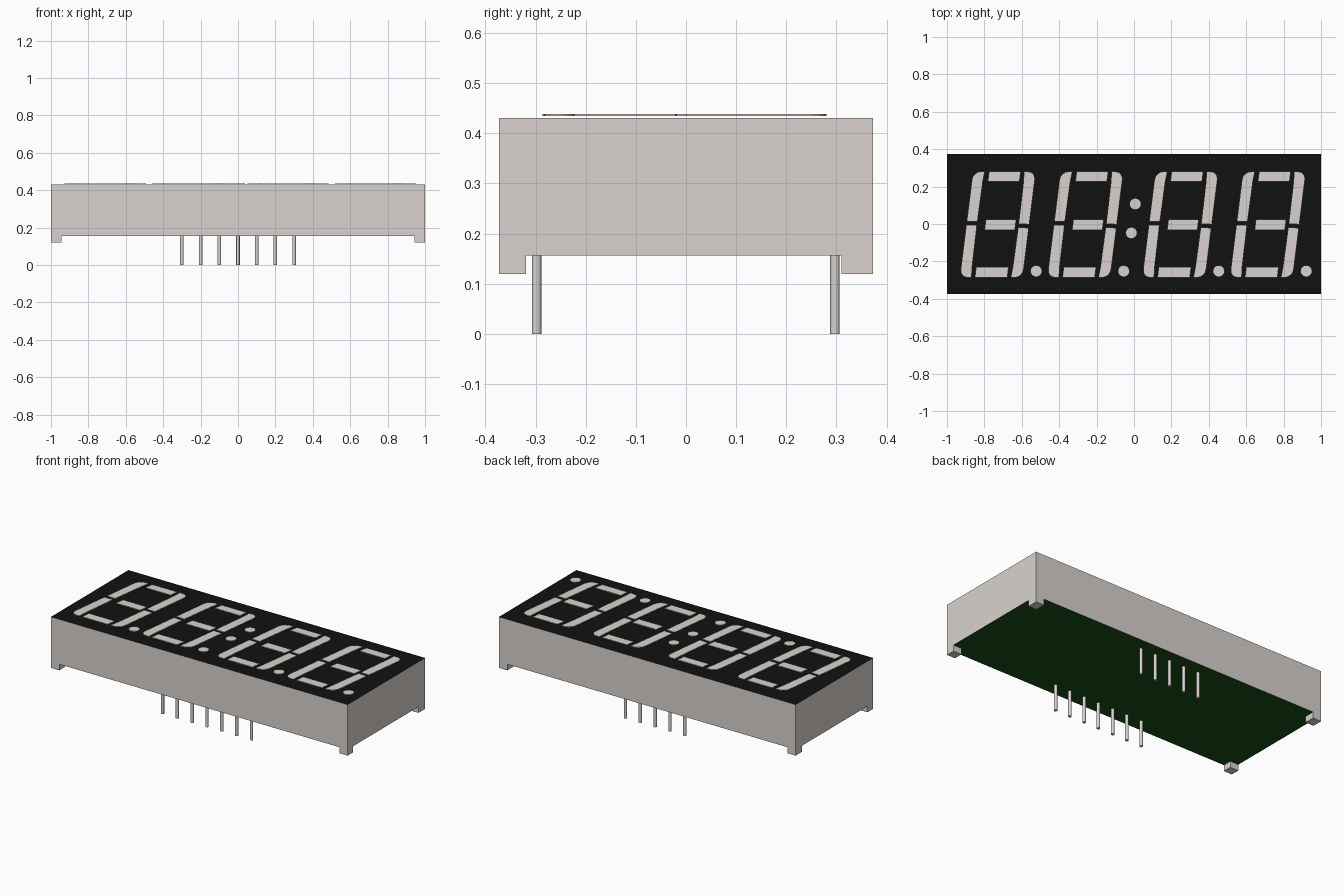
import bpy, bmesh, math

cube = bpy.data.objects.get("Cube")
if cube:
    bpy.data.objects.remove(cube, do_unlink=True)


def material(name, rgb):
    """Matt flat colour without a highlight."""
    m = bpy.data.materials.new(name)
    m.use_nodes = True
    m.diffuse_color = (*rgb, 1)
    m.roughness = 1
    m.specular_intensity = 0
    bsdf = m.node_tree.nodes["Principled BSDF"]
    bsdf.inputs["Base Color"].default_value = (*rgb, 1)
    bsdf.inputs["Roughness"].default_value = 1
    bsdf.inputs["Specular IOR Level"].default_value = 0
    return m


GREY = material("light_grey", (0.69, 0.65, 0.62))
BLACK = material("black_face", (0.0055, 0.0055, 0.0055))
GREEN = material("dark_green_board", (0.007, 0.08, 0.007))

X, Y = 1.0, 0.373                 # half sizes of the housing
FOOT_Z, BASE_Z, TOP_Z = 0.119, 0.156, 0.430
SEG_LOW, SEG_HIGH = 0.4345, 0.4385
SLANT = 0.125
MID_Y = -0.003                    # centre line of the digits


def finish(name, bm, mats):
    bmesh.ops.recalc_face_normals(bm, faces=bm.faces)
    me = bpy.data.meshes.new(name)
    bm.to_mesh(me)
    bm.free()
    for m in mats:
        me.materials.append(m)
    ob = bpy.data.objects.new(name, me)
    bpy.context.collection.objects.link(ob)
    return ob


def prism(bm, pts, z0, z1):
    """Extrude a flat outline from z0 up to z1."""
    low = [bm.verts.new((x, y, z0)) for x, y in pts]
    high = [bm.verts.new((x, y, z1)) for x, y in pts]
    bm.faces.new(low[::-1])
    bm.faces.new(high)
    n = len(pts)
    for i in range(n):
        j = (i + 1) % n
        bm.faces.new((low[i], low[j], high[j], high[i]))


def rect(x0, x1, y0, y1):
    return [(x0, y0), (x1, y0), (x1, y1), (x0, y1)]


def circle(x, y, r, n):
    return [(x + r * math.cos(math.tau * k / n), y + r * math.sin(math.tau * k / n))
            for k in range(n)]


# Housing: grey sides, black display face, green circuit board below
bm = bmesh.new()
prism(bm, rect(-X, X, -Y, Y), BASE_Z, TOP_Z)
bmesh.ops.recalc_face_normals(bm, faces=bm.faces)
for f in bm.faces:
    f.material_index = 1 if f.normal.z > 0.5 else 2 if f.normal.z < -0.5 else 0
finish("housing", bm, [GREY, BLACK, GREEN])

# Corner feet
bm = bmesh.new()
for x0, x1 in ((-X, -X + 0.056), (X - 0.056, X)):
    for y0, y1 in ((-Y, -Y + 0.054), (Y - 0.063, Y)):
        prism(bm, rect(x0, x1, y0, y1), FOOT_Z, BASE_Z)
finish("corner_feet", bm, [GREY])


# Seven-segment digits
def vertical_bar(sx, sy):
    """One upright bar with a rounded outer corner, mirrored by sx and sy."""
    w, h, r = 0.168, 0.283, 0.042
    gap = 0.0095
    pts = [(0.111, gap), (w, gap), (w, h - r)]
    pts += [(w - r + r * math.cos(a), h - r + r * math.sin(a))
            for a in (math.radians(d) for d in (22.5, 45, 67.5, 90))]
    pts += [(0.105, h), (0.109, h - 0.054)]
    out = []
    for x, y in pts:
        x, y = sx * x, sy * y
        if abs(y) < 0.02:                     # gap runs square to the slant
            y -= 0.05 * x
        out.append((x, y + MID_Y))
    return out if sx * sy > 0 else out[::-1]


BARS = [vertical_bar(sx, sy) for sx in (-1, 1) for sy in (-1, 1)]
BARS += [rect(-0.082, 0.087, 0.226, 0.28),
         rect(-0.067, 0.095, -0.033, 0.024),
         rect(-0.087, 0.086, -0.286, -0.229)]

for i, cx in enumerate((-0.728, -0.26, 0.248, 0.716)):
    bm = bmesh.new()
    for bar in BARS:
        prism(bm, [(cx + x + SLANT * y, y) for x, y in bar], SEG_LOW, SEG_HIGH)
    finish(f"digit_{i + 1}", bm, [GREY])

# Decimal points and colon dots
for name, spots in (
        ("decimal_points", [(x, -0.252) for x in (-0.523, -0.055, 0.453, 0.921)]),
        ("colon_dots", [(0.007, 0.107), (-0.014, -0.048)])):
    bm = bmesh.new()
    for x, y in spots:
        prism(bm, circle(x, y, 0.031, 24), SEG_LOW, SEG_HIGH)
    finish(name, bm, [GREY])

# Round pins: seven along the front, five along the back
for name, count, y in (("front_pins", 7, -0.298), ("back_pins", 5, 0.297)):
    bm = bmesh.new()
    for k in range(count):
        prism(bm, circle((k - (count - 1) / 2) * 0.1, y, 0.0095, 16), 0, BASE_Z + 0.01)
    ob = finish(name, bm, [GREY])
    bpy.ops.object.select_all(action="DESELECT")
    ob.select_set(True)
    bpy.context.view_layer.objects.active = ob
    bpy.ops.object.shade_smooth_by_angle(angle=math.radians(35))
